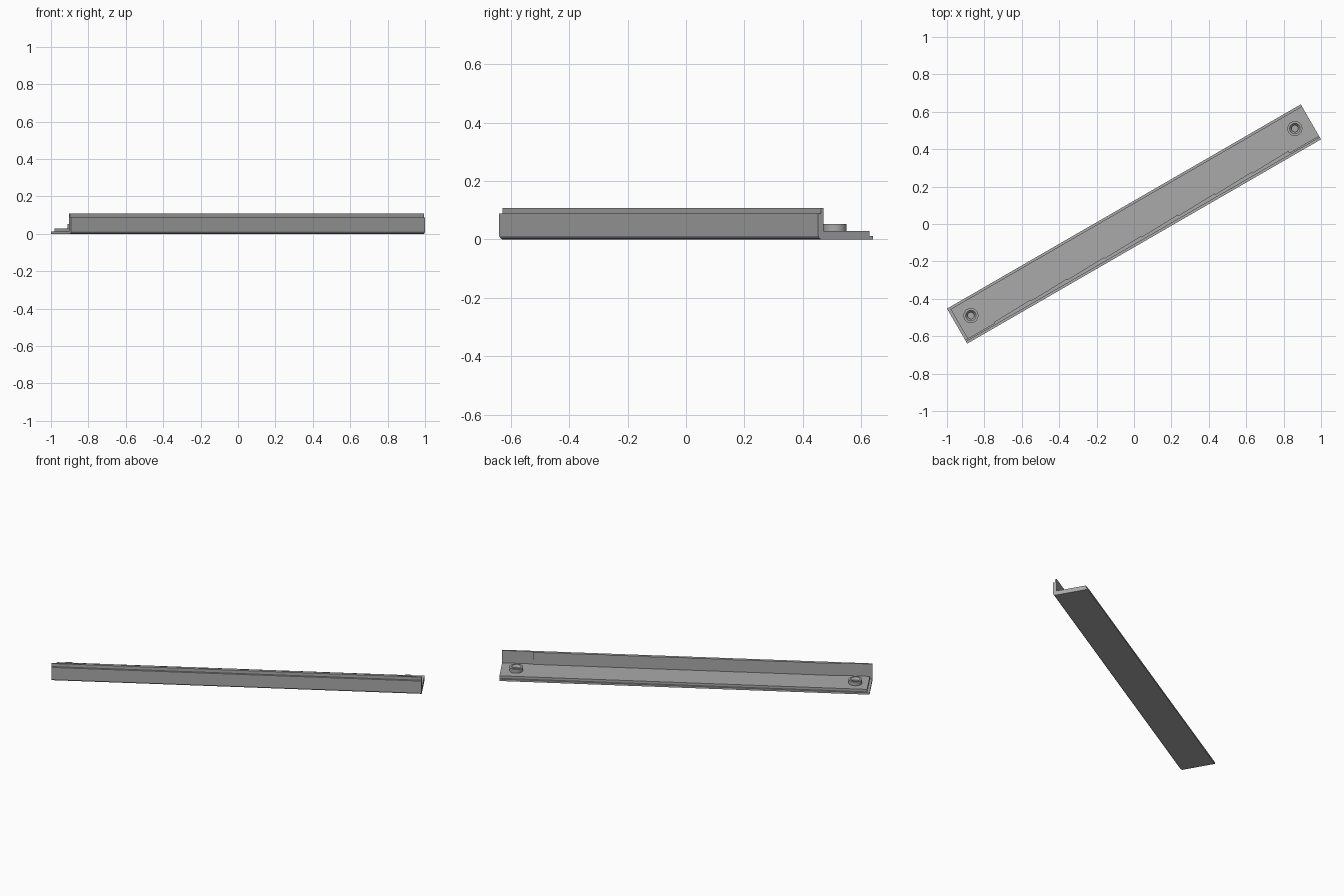
import bpy, bmesh, math
from mathutils import Matrix

if "Cube" in bpy.data.objects:
    bpy.data.objects.remove(bpy.data.objects["Cube"])

L, W = 2.184, 0.216          # rail length and width
HL, HW = L / 2, W / 2
FLOOR, TOP = 0.028, 0.108    # plate height and wall height
WALL_IN = -HW + 0.022        # inner side of the wall
TURN = Matrix.Rotation(math.radians(30), 4, 'Z')

grey = bpy.data.materials.new("grey metal")
grey.diffuse_color = (0.40, 0.40, 0.40, 1)
grey.use_nodes = True
grey.node_tree.nodes["Principled BSDF"].inputs["Base Color"].default_value = grey.diffuse_color


def finish(name, bm):
    bmesh.ops.recalc_face_normals(bm, faces=bm.faces)
    mesh = bpy.data.meshes.new(name)
    bm.to_mesh(mesh)
    bm.free()
    mesh.materials.append(grey)
    ob = bpy.data.objects.new(name, mesh)
    ob.matrix_world = TURN
    bpy.context.collection.objects.link(ob)
    return ob


def prism(bm, points, direction):
    """Extrude a closed polygon along a direction."""
    face = bm.faces.new([bm.verts.new(p) for p in points])
    ext = bmesh.ops.extrude_face_region(bm, geom=[face])
    moved = [v for v in ext["geom"] if isinstance(v, bmesh.types.BMVert)]
    bmesh.ops.translate(bm, verts=moved, vec=direction)


def box(bm, x0, x1, y0, y1, z0, z1):
    prism(bm, [(x0, y0, z0), (x1, y0, z0), (x1, y1, z0), (x0, y1, z0)],
          (0, 0, z1 - z0))


# Angle rail with a rounded lower edge and stepped lips
profile = [(-HW, 0.012), (-HW + 0.004, 0.004), (-HW + 0.012, 0), (HW, 0),
           (HW, 0.012), (HW - 0.012, 0.012), (HW - 0.012, FLOOR),
           (WALL_IN, FLOOR), (WALL_IN, TOP), (-HW + 0.012, TOP),
           (-HW + 0.012, 0.088), (-HW, 0.088)]
bm = bmesh.new()
prism(bm, [(-HL, y, z) for y, z in profile], (L, 0, 0))
rail = finish("angle_rail", bm)

# Step cut across the left end of the plate
bm = bmesh.new()
box(bm, -HL - 0.05, -HL + 0.015, WALL_IN, HW + 0.05, 0.012, 0.06)
cutter = finish("end_step_cutter", bm)
cutter.hide_render = True
cutter.hide_viewport = True
cut = rail.modifiers.new("end step", 'BOOLEAN')
cut.operation = 'DIFFERENCE'
cut.solver = 'EXACT'
cut.object = cutter

# Thickened strip on the inner wall
bm = bmesh.new()
box(bm, -0.91, 0.91, WALL_IN, WALL_IN + 0.006, FLOOR, TOP)
finish("wall_strip", bm)

# Row of shallow ramped teeth along the strip
bm = bmesh.new()
pitch, y = 1.82 / 8, WALL_IN + 0.006
for i in range(8):
    x = -0.91 + i * pitch
    prism(bm, [(x, y, 0.062), (x + pitch, y, 0.062), (x + pitch, y + 0.006, 0.062)],
          (0, 0, TOP - 0.062))
finish("wall_teeth", bm)

# Round bosses with a countersunk recess
ring = [(0.040, FLOOR), (0.040, 0.053), (0.028, 0.053), (0.018, 0.040), (0.018, FLOOR)]
for name, x in (("left_boss", -1.0), ("right_boss", 1.0)):
    bm = bmesh.new()
    verts = [bm.verts.new((x + r, 0.012, z)) for r, z in ring]
    edges = [bm.edges.new(p) for p in zip(verts, verts[1:])]
    bmesh.ops.spin(bm, geom=verts + edges, cent=(x, 0.012, 0), axis=(0, 0, 1),
                   angle=2 * math.pi, steps=32)
    bmesh.ops.remove_doubles(bm, verts=bm.verts, dist=1e-5)
    ob = finish(name, bm)
    bpy.ops.object.select_all(action='DESELECT')
    ob.select_set(True)
    bpy.context.view_layer.objects.active = ob
    bpy.ops.object.shade_smooth_by_angle(angle=math.radians(30))
